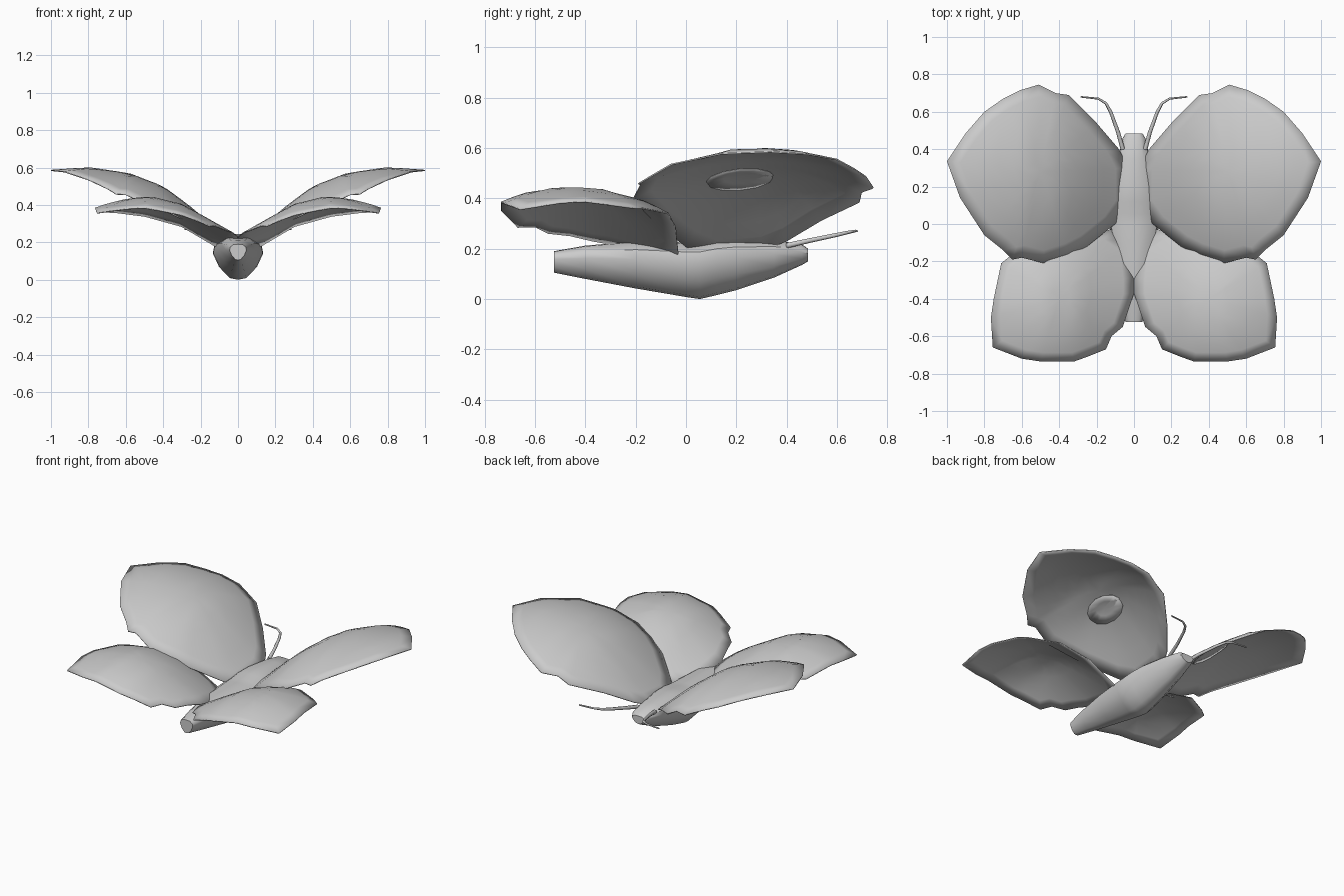
import bpy, bmesh, math

if "Cube" in bpy.data.objects:
    bpy.data.objects.remove(bpy.data.objects["Cube"])

def make(name, verts, faces, mirror=False, thick=0):
    me = bpy.data.meshes.new(name)
    me.from_pydata(verts, [], faces)
    bm = bmesh.new()
    bm.from_mesh(me)
    bmesh.ops.recalc_face_normals(bm, faces=bm.faces)
    bm.normal_update()
    if thick and sum(f.normal.z for f in bm.faces) < 0:
        bmesh.ops.reverse_faces(bm, faces=bm.faces)
    bm.to_mesh(me)
    bm.free()
    ob = bpy.data.objects.new(name, me)
    bpy.context.collection.objects.link(ob)
    if thick:
        s = ob.modifiers.new("Thickness", 'SOLIDIFY')
        s.thickness, s.offset = thick, -1
    if mirror:
        m = ob.modifiers.new("Mirror", 'MIRROR')
        m.use_mirror_merge = False
    bpy.ops.object.select_all(action='DESELECT')
    ob.select_set(True)
    bpy.context.view_layer.objects.active = ob
    bpy.ops.object.shade_smooth_by_angle(angle=math.radians(40))
    return ob

def lerp(table, x):
    for (a, p), (b, q) in zip(table, table[1:]):
        if x <= b:
            return p + (q - p) * (x - a) / (b - a)
    return table[-1][1]

def dome(span, ridge, drop):
    # wing height: spanwise curve lowered away from a ridge line
    return lambda x, y: lerp(span, x) - drop * (y - ridge) ** 2

def rings(outline, centre, height, steps, lift=0):
    n = len(outline)
    cx, cy = centre
    verts, faces = [], []
    for k in range(steps, 0, -1):
        t = k / steps
        for x, y in outline:
            px, py = cx + (x - cx) * t, cy + (y - cy) * t
            verts.append((px, py, height(px, py) + lift))
    verts.append((cx, cy, height(cx, cy) + lift))
    for k in range(steps):
        for i in range(n):
            a, b = k * n + i, k * n + (i + 1) % n
            faces.append((a, b, b + n, a + n) if k < steps - 1 else (a, b, steps * n))
    return verts, faces

# Body: lofted keel-shaped rings (y, half width, bottom, top)
sections = [(-.525, .045, .105, .19), (-.4, .068, .08, .212), (-.2, .1, .042, .23),
            (0, .132, .008, .226), (.055, .135, 0, .228), (.12, .128, .015, .24),
            (.2, .115, .035, .245), (.35, .085, .085, .235), (.46, .06, .135, .217),
            (.485, .045, .15, .2)]
half = [(0, 1), (.55, .98), (.93, .82), (1, .62), (.75, .3), (.33, .04), (0, 0)]
shape = half + [(-x, z) for x, z in half[-2:0:-1]]
n = len(shape)
bv = [(x * w, y, lo + z * (hi - lo)) for y, w, lo, hi in sections for x, z in shape]
bf = [(r * n + i, r * n + (i + 1) % n, (r + 1) * n + (i + 1) % n, (r + 1) * n + i)
      for r in range(len(sections) - 1) for i in range(n)]
bf += [tuple(range(n)), tuple(range(len(bv) - n, len(bv)))]
make("body", bv, bf)

# Front wings
fore = [(.03, .3), (.08, .4), (.2, .54), (.35, .69), (.42, .7), (.51, .745), (.61, .715),
        (.7, .67), (.8, .6), (.9, .485), (1, .335), (.93, .14), (.8, -.06), (.7, -.14),
        (.65, -.19), (.6, -.18), (.48, -.21), (.35, -.17), (.25, -.12), (.1, 0), (.03, .1)]
fore_z = dome([(0, .17), (.1, .255), (.25, .39), (.4, .5), (.58, .57), (.8, .602), (1, .588)],
              .3, .5)
make("front_wings", *rings(fore, (.5, .28), fore_z, 7), mirror=True, thick=.006)

# Shallow oval spots under the front wings
oval = [(.4 + .075 * math.cos(i * math.pi / 6), .215 + .135 * math.sin(i * math.pi / 6))
        for i in range(12)]
make("wing_spots", *rings(oval, (.4, .215), fore_z, 2, -.008), mirror=True, thick=.002)

# Rear wings
hind = [(.02, -.1), (.12, -.03), (.3, -.04), (.5, -.07), (.66, -.17), (.71, -.21),
        (.75, -.4), (.765, -.5), (.755, -.66), (.6, -.72), (.5, -.735), (.32, -.735),
        (.25, -.71), (.15, -.67), (.12, -.6), (.06, -.55), (.03, -.46), (0, -.37), (0, -.28)]
hind_z = dome([(0, .238), (.2, .35), (.3, .405), (.47, .447), (.6, .432), (.7, .408), (.77, .385)],
              -.45, .7)
make("rear_wings", *rings(hind, (.4, -.4), hind_z, 7), mirror=True, thick=.006)

# Antennae: tapered bevelled curves
path = [(.06, .4, .212), (.085, .49, .232), (.125, .6, .255), (.15, .645, .265),
        (.19, .67, .27), (.285, .68, .27)]
for side, sx in (("left", -1), ("right", 1)):
    cu = bpy.data.curves.new(side + "_antenna", 'CURVE')
    cu.dimensions = '3D'
    cu.bevel_depth, cu.bevel_resolution, cu.use_fill_caps = .012, 1, True
    sp = cu.splines.new('POLY')
    sp.points.add(len(path) - 1)
    for i, (p, (x, y, z)) in enumerate(zip(sp.points, path)):
        p.co = (x * sx, y, z, 1)
        p.radius = 1 - .13 * i
    ob = bpy.data.objects.new(side + "_antenna", cu)
    bpy.context.collection.objects.link(ob)
